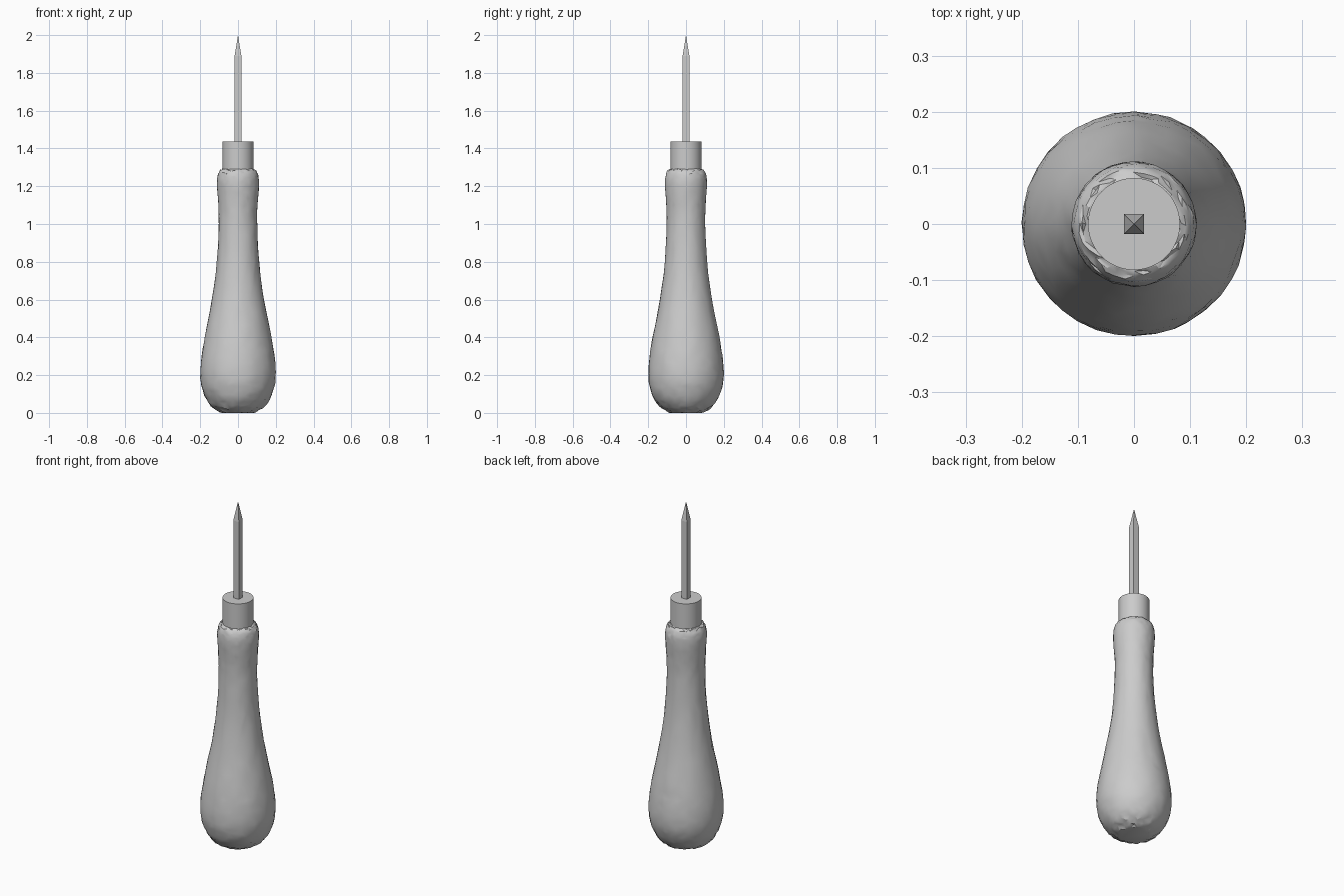
import bpy, bmesh, math, random

if "Cube" in bpy.data.objects:
    bpy.data.objects.remove(bpy.data.objects["Cube"])

random.seed(4)
grey = bpy.data.materials.new("grey")
grey.diffuse_color = (0.6, 0.6, 0.6, 1)
grey.use_nodes = True
grey.node_tree.nodes["Principled BSDF"].inputs["Base Color"].default_value = grey.diffuse_color


def lathe(name, profile, sides, turn=0.0, wobble=0.0):
    """Rings of (radius, z) joined by quads; radius 0 makes a point."""
    bm = bmesh.new()
    rings = []
    for i, (r, z) in enumerate(profile):
        if r == 0:
            rings.append([bm.verts.new((0, 0, z))])
            continue
        inner = 0 < i < len(profile) - 1
        ring = []
        for k in range(sides):
            w = wobble if inner else 0
            a = turn + math.tau * (k + random.uniform(-150, 150) * w) / sides
            rr = r + random.uniform(-w, w)
            zz = z + random.uniform(-4, 4) * w
            ring.append(bm.verts.new((rr * math.cos(a), rr * math.sin(a), zz)))
        rings.append(ring)
    for lo, hi in zip(rings, rings[1:]):
        for k in range(sides):
            n = (k + 1) % sides
            if len(hi) == 1:
                bm.faces.new((lo[k], lo[n], hi[0]))
            else:
                bm.faces.new((lo[k], lo[n], hi[n], hi[k]))
    for ring in (rings[0], rings[-1]):
        if len(ring) > 1:
            bm.faces.new(ring)
    if wobble:
        bmesh.ops.triangulate(bm, faces=[f for f in bm.faces if len(f.verts) == 4])
    bmesh.ops.recalc_face_normals(bm, faces=bm.faces)
    mesh = bpy.data.meshes.new(name)
    bm.to_mesh(mesh)
    bm.free()
    mesh.materials.append(grey)
    obj = bpy.data.objects.new(name, mesh)
    bpy.context.collection.objects.link(obj)
    return obj


def smooth(obj, degrees):
    bpy.ops.object.select_all(action='DESELECT')
    obj.select_set(True)
    bpy.context.view_layer.objects.active = obj
    bpy.ops.object.shade_smooth_by_angle(angle=math.radians(degrees))


def refine(points, steps):
    """Smooth curve through the profile points."""
    out = []
    for i in range(len(points) - 1):
        p = [points[max(0, min(len(points) - 1, i + d))] for d in (-1, 0, 1, 2)]
        for s in range(steps):
            t = s / steps
            out.append(tuple(
                0.5 * (2 * b + (c - a) * t + (2 * a - 5 * b + 4 * c - d) * t * t
                       + (3 * b - a - 3 * c + d) * t ** 3)
                for a, b, c, d in zip(*p)))
    return out + [points[-1]]


# Hand-carved pear-shaped handle, slightly uneven
handle_profile = [(0.08, 0), (0.13, 0.025), (0.169, 0.075), (0.193, 0.14), (0.2, 0.21),
                  (0.193, 0.3), (0.175, 0.41), (0.138, 0.6), (0.112, 0.8), (0.102, 1.0),
                  (0.104, 1.1), (0.111, 1.2), (0.109, 1.25), (0.098, 1.28), (0.08, 1.292)]
handle = lathe("handle", refine(handle_profile, 3), 36, wobble=0.0012)
smooth(handle, 30)

# Metal collar
ferrule = lathe("ferrule", [(0.082, 1.285), (0.082, 1.437)], 48)
smooth(ferrule, 30)

# Square spike with a pyramid point
half_diagonal = 0.018 * math.sqrt(2)
lathe("spike", [(half_diagonal, 1.43), (half_diagonal, 1.89), (0, 2.0)], 4, turn=math.pi / 4)
